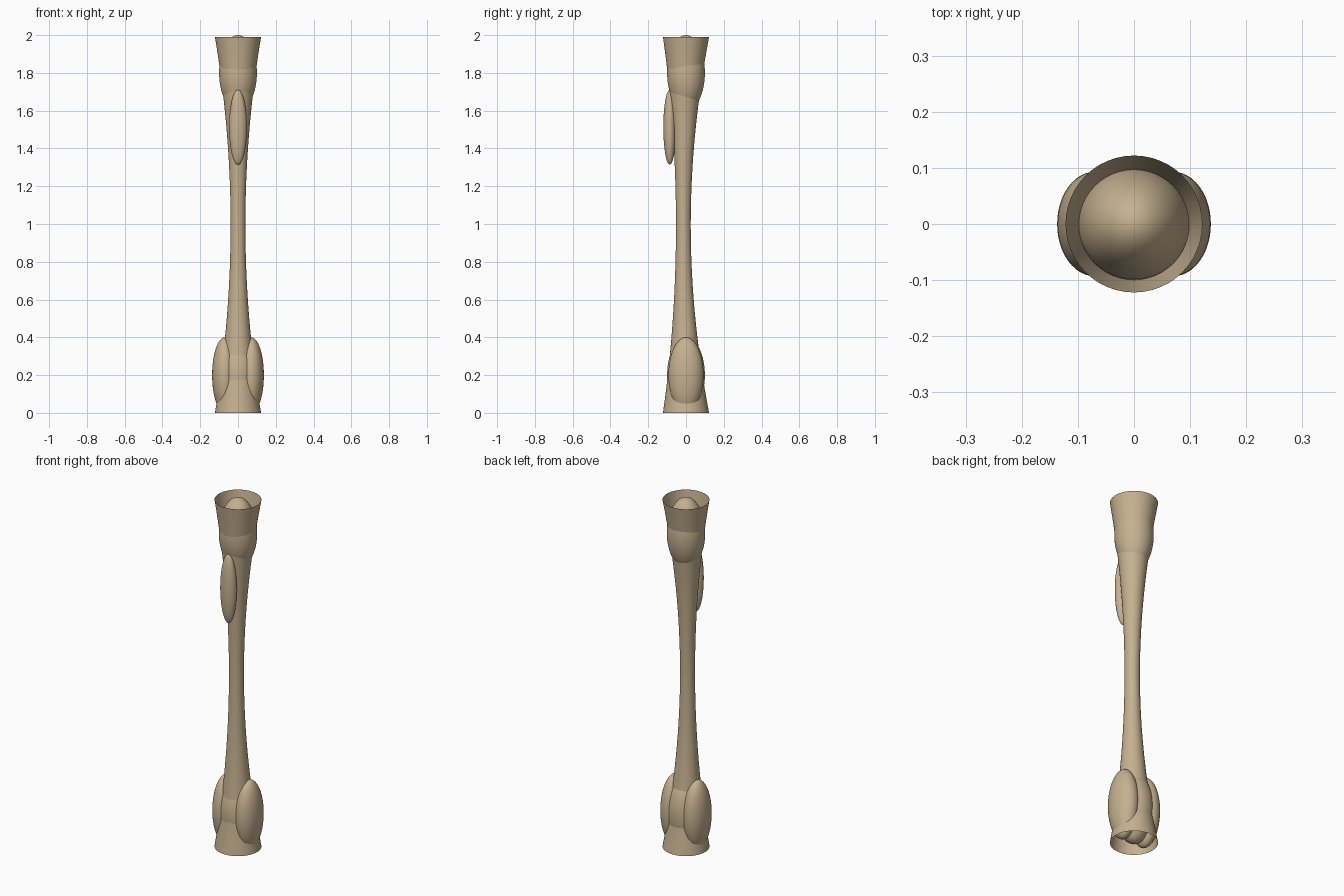
import bpy, bmesh, math
from mathutils import Matrix

if "Cube" in bpy.data.objects:
    bpy.data.objects.remove(bpy.data.objects["Cube"])

mat = bpy.data.materials.new("bone_tan")
mat.diffuse_color = (0.56, 0.44, 0.28, 1)
mat.use_nodes = True
mat.node_tree.nodes["Principled BSDF"].inputs["Base Color"].default_value = mat.diffuse_color


def finish(name, bm):
    me = bpy.data.meshes.new(name)
    bm.to_mesh(me)
    bm.free()
    me.materials.append(mat)
    for p in me.polygons:
        p.use_smooth = True
    ob = bpy.data.objects.new(name, me)
    bpy.context.collection.objects.link(ob)
    return ob


def ellipsoid(name, loc, radii):
    bm = bmesh.new()
    bmesh.ops.create_uvsphere(bm, u_segments=48, v_segments=32, radius=1,
                              matrix=Matrix.Translation(loc) @ Matrix.Diagonal((*radii, 1)))
    return finish(name, bm)


# Open-ended shaft: flared at both ends and bowed slightly to the front
def shaft(height=1.99, rings=32, sides=48):
    bm = bmesh.new()
    loops = []
    for i in range(rings + 1):
        t = i / rings
        r = 0.039 + 0.083 * (2 * t - 1) ** 2
        bow = -0.014 * math.sin(math.pi * t)
        loops.append([bm.verts.new((r * math.cos(a), bow + r * math.sin(a), t * height))
                      for a in (2 * math.pi * k / sides for k in range(sides))])
    for lo, hi in zip(loops, loops[1:]):
        for k in range(sides):
            n = (k + 1) % sides
            bm.faces.new((lo[k], lo[n], hi[n], hi[k]))
    return finish("shaft", bm)


shaft()

# Rounded cores inside each flared end
ellipsoid("upper_head", (0, 0, 1.8), (0.1, 0.1, 0.2))
ellipsoid("lower_core", (0, 0, 0.2), (0.1, 0.1, 0.2))

# Side knobs at the lower end
for side, s in (("left", -1), ("right", 1)):
    ellipsoid(side + "_knob", (s * 0.07, 0, 0.2), (0.067, 0.093, 0.2))

# Long ridge on the upper front
ellipsoid("front_ridge", (0, -0.086, 1.512), (0.047, 0.034, 0.198))
